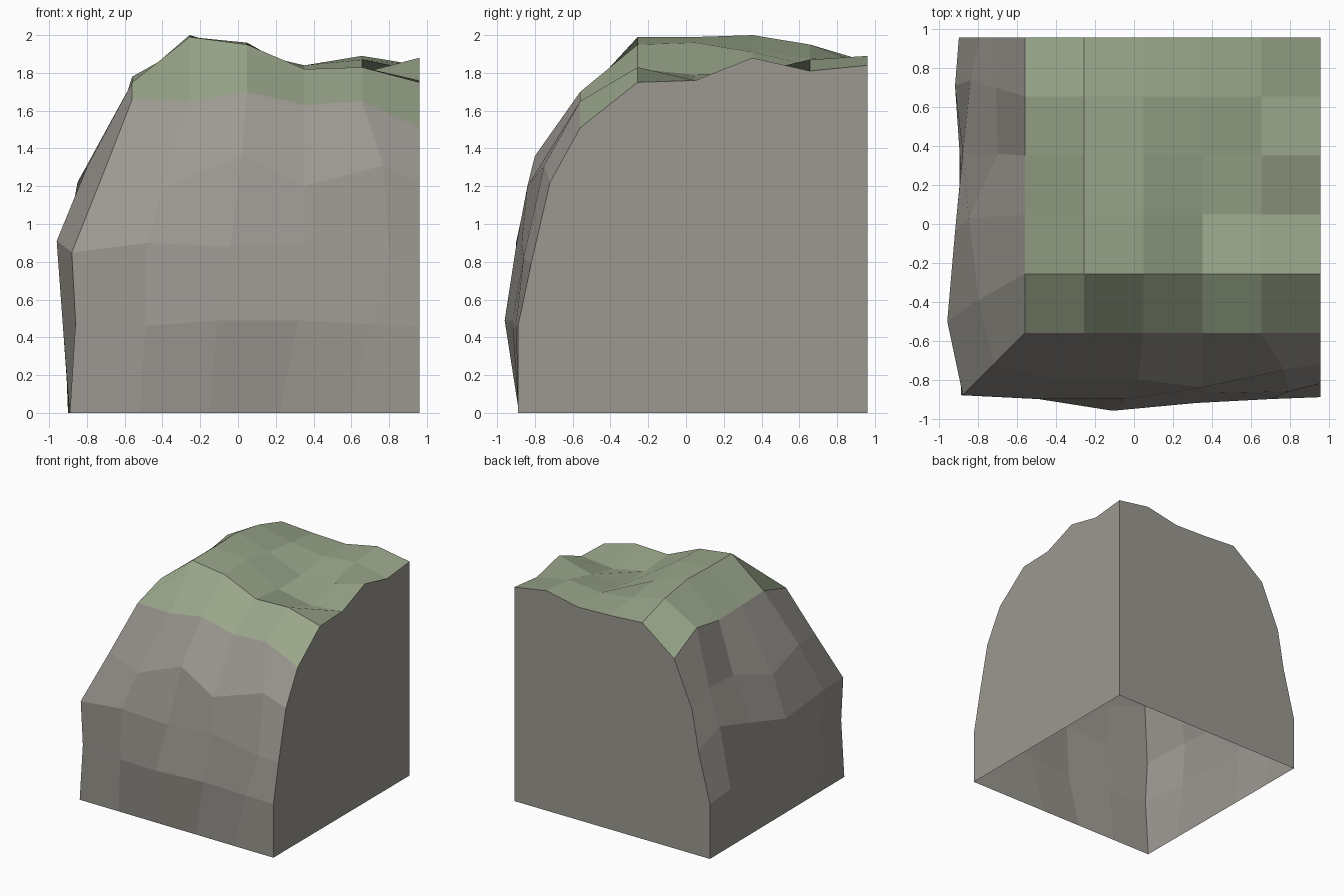
import bpy
from mathutils import Vector

default_cube = bpy.data.objects.get("Cube")
if default_cube:
    bpy.data.objects.remove(default_cube, do_unlink=True)


def make_material(name, colour):
    material = bpy.data.materials.new(name)
    material.use_nodes = True
    material.diffuse_color = colour
    shader = material.node_tree.nodes["Principled BSDF"]
    shader.inputs["Base Color"].default_value = colour
    shader.inputs["Roughness"].default_value = 0.9
    return material


def make_object(name, points, faces, material):
    mesh = bpy.data.meshes.new(name)
    mesh.from_pydata(points, [], faces)
    mesh.materials.append(material)
    mesh.update()
    part = bpy.data.objects.new(name, mesh)
    bpy.context.collection.objects.link(part)
    return part


def make_patch(name, rows, material):
    """Flat-shaded quad patch spanning a list of equally long rows of points."""
    width = len(rows[0])
    points = [point for row in rows for point in row]
    faces = []
    for r in range(len(rows) - 1):
        for k in range(width - 1):
            low, high = r * width + k, (r + 1) * width + k
            faces.append((low, low + 1, high + 1, high))
    return make_object(name, points, faces, material)


def make_wall(name, outline, material):
    return make_object(name, outline, [tuple(range(len(outline)))], material)


def hundredths(*triples):
    return [Vector(triple) / 100 for triple in triples]


grass = make_material("dull green grass", (0.32, 0.38, 0.255, 1))
rock = make_material("warm grey rock", (0.335, 0.315, 0.285, 1))

# Grassy plateau: regular grid, heights in hundredths above BASE, front row first
BASE = 1.5
EDGE = 0.96
START = -0.56
CELLS = 5
STEP = (EDGE - START) / CELLS
heights = [
    (16, 15, 20, 13, 15, 1),
    (25, 49, 45, 32, 33, 25),
    (24, 49, 46, 29, 23, 26),
    (23, 50, 41, 29, 30, 38),
    (28, 45, 38, 34, 37, 31),
    (13, 36, 34, 33, 39, 34),
]
plateau = [
    [Vector((START + i * STEP, START + j * STEP, BASE + h / 100))
     for i, h in enumerate(row)]
    for j, row in enumerate(heights)
]
make_patch("grass_top", plateau, grass)

# Cliff rings run from the back edge, round the corner, to the right edge
foot_back = Vector((-0.9, EDGE, 0))
foot_corner = Vector((-0.89, -0.88, 0))
foot_right = Vector((EDGE, -0.89, 0))
foot = [foot_back.lerp(foot_corner, k / CELLS) for k in range(CELLS)]
foot += [foot_corner.lerp(foot_right, k / CELLS) for k in range(CELLS + 1)]

lower_ledge = hundredths(
    (-90, 96, 47), (-92, 71, 51), (-89, 27, 48), (-91, -10, 47), (-93, -49, 50),
    (-86, -88, 48),
    (-49, -90, 46), (-11, -96, 49), (32, -92, 49), (70, -90, 47), (96, -89, 46))
middle_ledge = hundredths(
    (-79, 96, 90), (-84, 74, 104), (-88, 36, 94), (-92, -4, 83), (-96, -50, 91),
    (-88, -88, 85),
    (-48, -90, 90), (-4, -90, 88), (36, -87, 90), (80, -86, 82), (96, -82, 79))
upper_ledge = hundredths(
    (-73, 96, 124), (-71, 70, 132), (-70, 36, 130), (-85, 3, 122), (-80, -39, 130),
    (-72, -72, 125),
    (-40, -80, 119), (2, -80, 136), (35, -84, 120), (77, -75, 131), (96, -72, 122))
rim = [row[0] for row in reversed(plateau)] + plateau[0][1:]

rings = [foot, lower_ledge, middle_ledge, upper_ledge, rim]
make_patch("cliff_face", rings, rock)

# Flat cut walls closing the two straight sides; the underside stays open
inner_corner = Vector((EDGE, EDGE, 0))
back_edge = [ring[0] for ring in rings]
right_edge = [ring[-1] for ring in rings]
back_skyline = plateau[-1][1:]
right_skyline = [row[-1] for row in plateau[1:]]
make_wall("back_wall", [inner_corner] + back_edge + back_skyline, rock)
make_wall("right_wall",
          [inner_corner] + right_skyline[::-1] + right_edge[::-1], rock)
